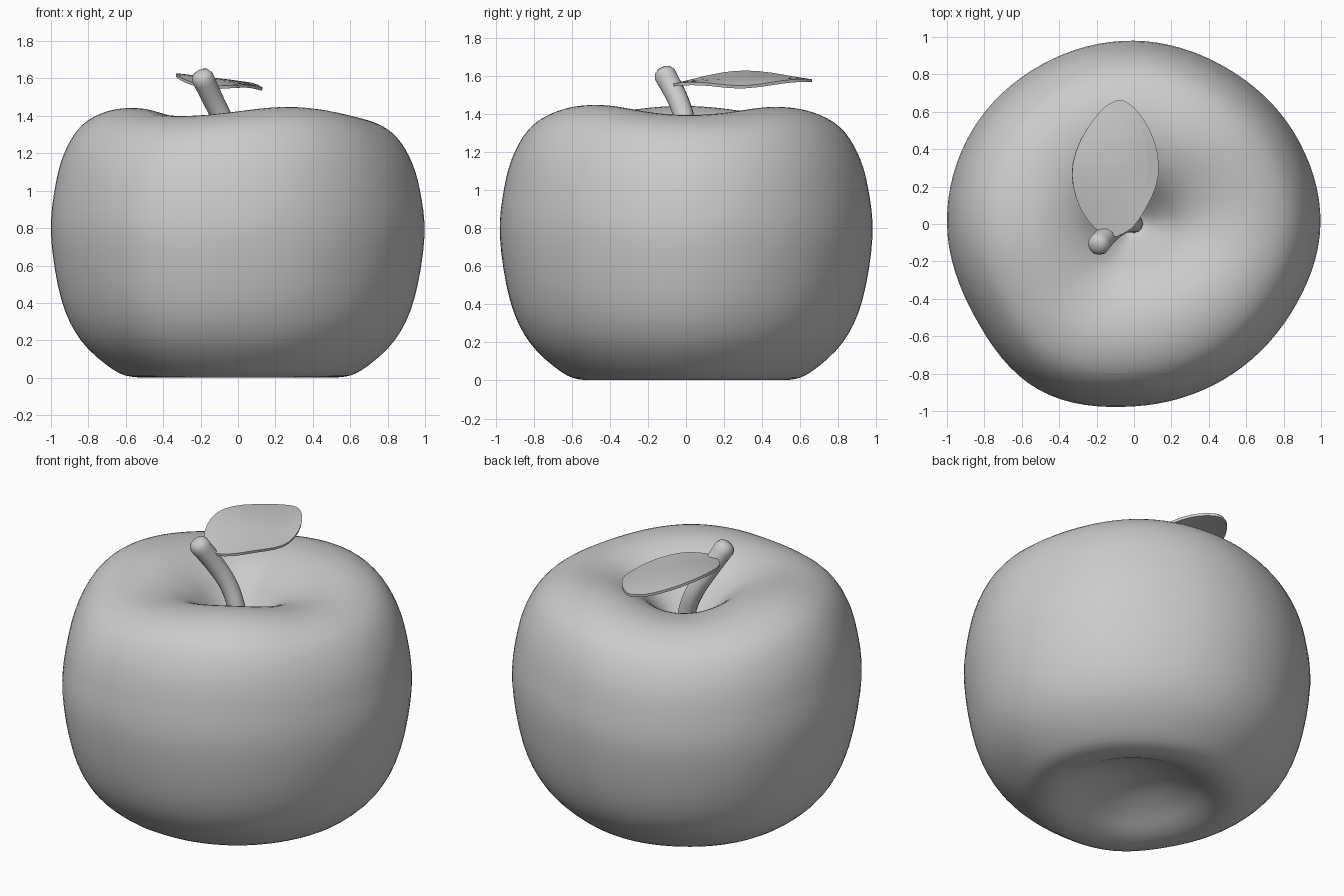
import bpy, bmesh, math
from mathutils import Vector

if "Cube" in bpy.data.objects:
    bpy.data.objects.remove(bpy.data.objects["Cube"])


def spline(pts, n, closed=False):
    """Catmull-Rom samples through pts, n per span."""
    pts = [Vector(p) for p in pts]
    m = len(pts)

    def at(i):
        return pts[i % m] if closed else pts[max(0, min(m - 1, i))]
    out = []
    for i in range(m if closed else m - 1):
        a, b, c, d = (at(i + k) for k in (-1, 0, 1, 2))
        for k in range(n):
            t = k / n
            out.append(0.5 * (2 * b + (c - a) * t + (2 * a - 5 * b + 4 * c - d) * t * t
                              + (3 * b - a - 3 * c + d) * t ** 3))
    if not closed:
        out.append(pts[-1])
    return out


def make_object(name, bm, smooth=True):
    bmesh.ops.remove_doubles(bm, verts=bm.verts, dist=1e-5)
    bmesh.ops.recalc_face_normals(bm, faces=bm.faces)
    for f in bm.faces:
        f.smooth = smooth
    me = bpy.data.meshes.new(name)
    bm.to_mesh(me)
    bm.free()
    ob = bpy.data.objects.new(name, me)
    bpy.context.collection.objects.link(ob)
    return ob


def bridge(bm, rings, closed=True):
    """Quads between successive vertex rings."""
    for a, b in zip(rings, rings[1:]):
        n = len(a)
        for i in range(n if closed else n - 1):
            j = (i + 1) % n
            bm.faces.new((a[i], a[j], b[j], b[i]))


# Fruit: revolved profile with a slightly uneven outline and three-lobed rim
profile = spline([(0, .15), (.15, .135), (.3, .085), (.44, .02), (.55, .003), (.67, .045),
                  (.84, .2), (.945, .42), (1, .76), (.975, 1.02), (.92, 1.2), (.83, 1.33),
                  (.7, 1.4), (.55, 1.418), (.4, 1.39), (.27, 1.32), (.16, 1.21),
                  (.07, 1.12), (0, 1.09)], 4)
outline = spline([(r, 0) for r in (.997, .985, .97, .98, .985, 1.0, 1.0, .985,
                                   1.022, .975, .96, .965)], 8, True)
bm = bmesh.new()
rings = []
for p in profile:
    r, z = max(p.x, 0), p.y
    w = max(0, min(1, (z - .5) / .9))
    w = w * w * (3 - 2 * w) * min(1, r / .5)
    ring = []
    for i, o in enumerate(outline):
        a = 2 * math.pi * i / len(outline)
        lift = w * (-.024 * math.cos(3 * a) - .006 * math.sin(a))
        ring.append(bm.verts.new((r * o.x * math.cos(a), r * o.x * math.sin(a), z + lift)))
    rings.append(ring)
bridge(bm, rings[1:-1])
for ring in (rings[1], rings[-2]):
    end = rings[0][0] if ring is rings[1] else rings[-1][0]
    for i in range(len(ring)):
        bm.faces.new((ring[i], ring[(i + 1) % len(ring)], end))
bmesh.ops.delete(bm, geom=[v for v in bm.verts if not v.link_faces], context='VERTS')
make_object("apple_body", bm)

# Stem: curved tube, thicker and rounded at its tip
path = spline([(.0, .0, 1.05), (-.01, .005, 1.2), (-.06, 0, 1.34), (-.125, -.04, 1.47),
               (-.19, -.11, 1.605)], 4)
bm = bmesh.new()
rings = []
stations = [(p, .05 + .01 * (i / (len(path) - 1)) ** 2) for i, p in enumerate(path)]
tip_dir = (path[-1] - path[-2]).normalized()
stations += [(path[-1] + tip_dir * .025, .048), (path[-1] + tip_dir * .038, .025)]
for i, (p, r) in enumerate(stations):
    d = (stations[min(i + 1, len(stations) - 1)][0] - stations[max(i - 1, 0)][0]).normalized()
    u = d.cross(Vector((0, 1, 0))).normalized()
    v = d.cross(u)
    rings.append([bm.verts.new(p + r * (u * math.cos(k * math.pi / 6) + v * math.sin(k * math.pi / 6)))
                  for k in range(12)])
bridge(bm, rings)
bm.faces.new(rings[0])
bm.faces.new(rings[-1])
make_object("stem", bm)

# Leaf: curved blade, drooping on its right edge; (y, left x, right x) stations
blade = spline([(-.065, -.13, -.09), (-.02, -.21, -.01), (.08, -.285, .06), (.2, -.325, .115),
                (.32, -.328, .13), (.45, -.285, .105), (.56, -.215, .05), (.63, -.15, -.01),
                (.662, -.09, -.06)], 2)
bm = bmesh.new()
rings = []
for y, x0, x1 in blade:
    t = (y + .065) / .727
    base = 1.553 + .022 * t + .028 * math.sin(math.pi * t)
    bend = math.sin(math.pi * min(max(t, 0), 1))
    row = []
    for k in range(9):
        x = x0 + (x1 - x0) * k / 8
        s = (x + .1) / .23
        z = base + bend * (-.028 * s - .022 * max(s, 0) ** 3)
        row.append(bm.verts.new((x, y, z)))
    rings.append(row)
bridge(bm, rings, closed=False)
leaf = make_object("leaf", bm, smooth=False)
mod = leaf.modifiers.new("thickness", 'SOLIDIFY')
mod.thickness = .016
mod.offset = 0
